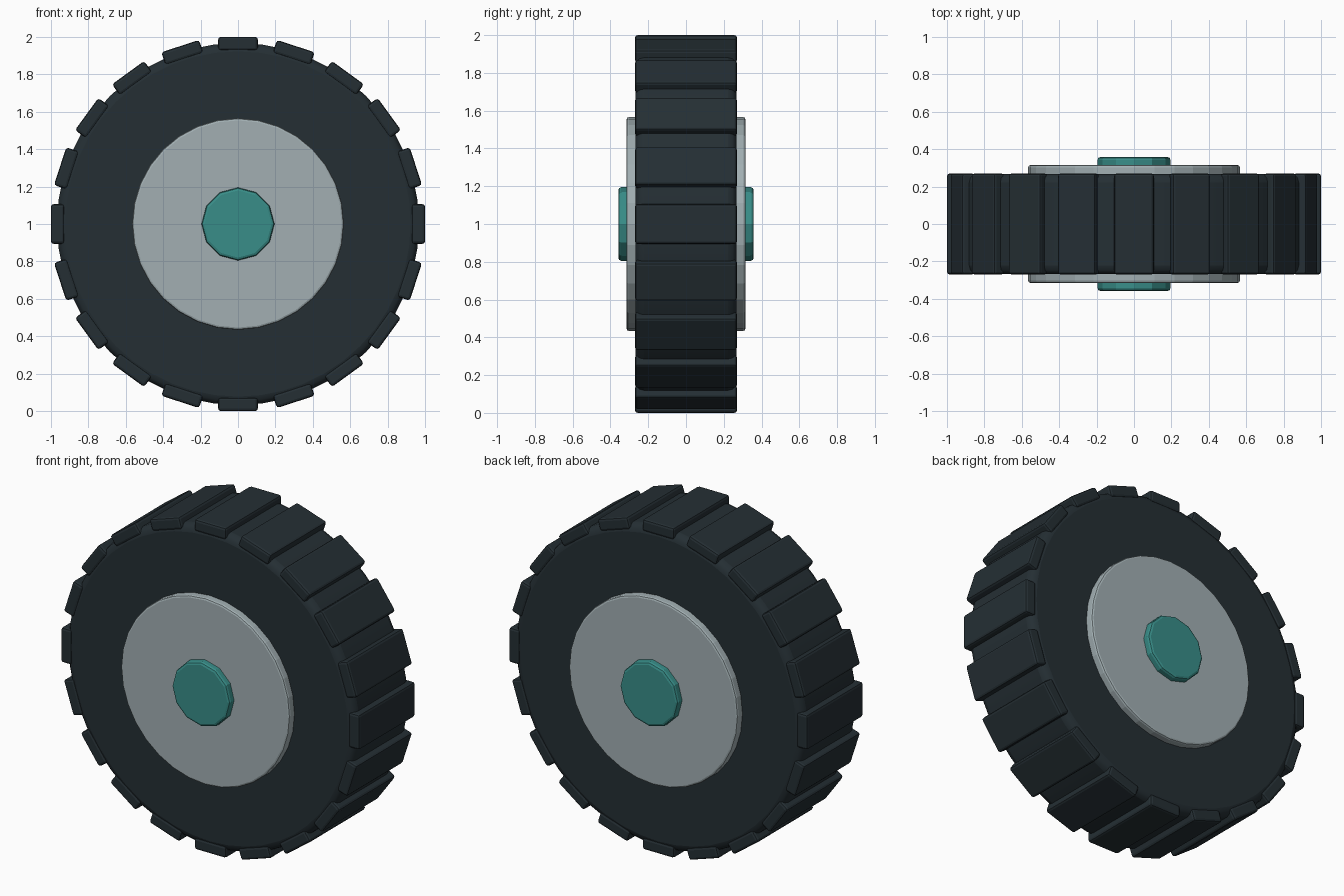
import bpy, bmesh, math
from mathutils import Matrix, Vector

if "Cube" in bpy.data.objects:
    bpy.data.objects.remove(bpy.data.objects["Cube"])

CENTRE = Vector((0, 0, 1))


def material(name, rgb):
    m = bpy.data.materials.new(name)
    m.diffuse_color = (*rgb, 1)
    m.use_nodes = True
    m.node_tree.nodes["Principled BSDF"].inputs["Base Color"].default_value = m.diffuse_color
    return m


RUBBER = material("rubber", (0.018, 0.028, 0.034))
TEAL = material("teal", (0.04, 0.27, 0.25))
SILVER = material("silver", (0.36, 0.43, 0.45))


def finish(name, bm, mat, bevel, segments):
    me = bpy.data.meshes.new(name)
    bm.to_mesh(me)
    bm.free()
    ob = bpy.data.objects.new(name, me)
    bpy.context.collection.objects.link(ob)
    me.materials.append(mat)
    mod = ob.modifiers.new("bevel", 'BEVEL')
    mod.width = bevel
    mod.segments = segments
    mod.limit_method = 'ANGLE'
    mod.angle_limit = math.radians(40)
    return ob


def disc(name, radius, half_width, sides, mat, bevel, segments=2):
    # solid cylinder along y, centred on the axle
    bm = bmesh.new()
    bmesh.ops.create_cone(bm, cap_ends=True, segments=sides, radius1=radius,
                          radius2=radius, depth=2 * half_width)
    bmesh.ops.transform(bm, matrix=Matrix.Rotation(math.pi / 2, 4, 'X'), verts=bm.verts)
    ob = finish(name, bm, mat, bevel, segments)
    ob.location = CENTRE
    return ob


# Tyre body, wheel disc and hub cap
tyre = disc("tyre", 0.968, 0.268, 48, RUBBER, 0.045, 3)
rim = disc("rim", 0.566, 0.315, 32, SILVER, 0.012)
hub = disc("hub", 0.195, 0.358, 12, TEAL, 0.015)

# Tread blocks around the tyre
for i in range(20):
    bm = bmesh.new()
    bmesh.ops.create_cube(bm, size=1)
    bmesh.ops.scale(bm, vec=(0.212, 0.54, 0.072), verts=bm.verts)
    bmesh.ops.translate(bm, vec=(0, 0, 0.964), verts=bm.verts)
    block = finish(f"tread_block_{i + 1}", bm, RUBBER, 0.014, 2)
    block.rotation_euler.y = i * math.tau / 20
    block.location = CENTRE

# Smooth only the round tyre
bpy.ops.object.select_all(action='DESELECT')
tyre.select_set(True)
bpy.context.view_layer.objects.active = tyre
bpy.ops.object.shade_smooth_by_angle(angle=math.radians(30))
